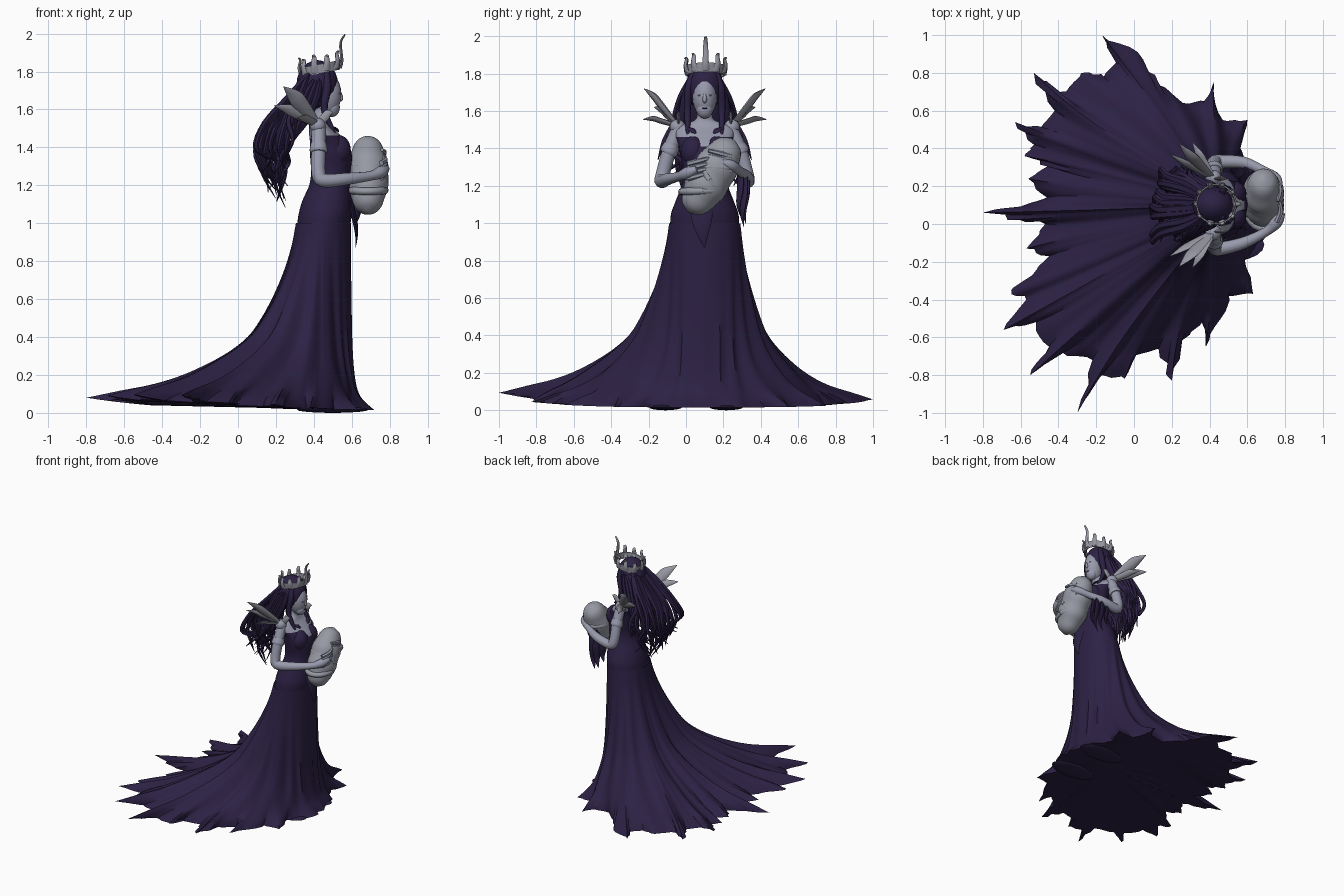
import bpy, math, random
from mathutils import Vector

random.seed(4)
if "Cube" in bpy.data.objects:
    bpy.data.objects.remove(bpy.data.objects["Cube"], do_unlink=True)
MID = 0.1  # the figure's own mirror plane, in y


def material(name, colour):
    m = bpy.data.materials.new(name)
    m.use_nodes = True
    m.diffuse_color = (*colour, 1)
    m.node_tree.nodes["Principled BSDF"].inputs["Base Color"].default_value = (*colour, 1)
    return m


purple = material("gown purple", (0.025, 0.015, 0.057))
skin = material("pale skin", (0.31, 0.32, 0.41))
linen = material("grey linen", (0.31, 0.32, 0.37))
metal = material("dull silver", (0.3, 0.305, 0.355))


def make(name, verts, faces, mats, rule=None):
    me = bpy.data.meshes.new(name)
    me.from_pydata(verts, [], faces)
    for m in mats:
        me.materials.append(m)
    if rule:
        for p in me.polygons:
            p.material_index = rule(p.center)
    ob = bpy.data.objects.new(name, me)
    bpy.context.collection.objects.link(ob)
    bpy.ops.object.select_all(action="DESELECT")
    ob.select_set(True)
    bpy.context.view_layer.objects.active = ob
    bpy.ops.object.shade_smooth_by_angle(angle=math.radians(50))
    return ob


def loft(name, rings, mats, cap=True, rule=None):
    n = len(rings[0])
    faces = [(i * n + j, i * n + (j + 1) % n, (i + 1) * n + (j + 1) % n, (i + 1) * n + j)
             for i in range(len(rings) - 1) for j in range(n)]
    if cap:
        faces += [tuple(reversed(range(n))), tuple((len(rings) - 1) * n + j for j in range(n))]
    return make(name, [v for r in rings for v in r], faces, mats, rule)


def spline(rows, k):
    """Catmull-Rom through rows of any width."""
    out, rows = [], [Vector(r) for r in rows]
    for i in range(len(rows) - 1):
        a, b, c, d = rows[max(i - 1, 0)], rows[i], rows[i + 1], rows[min(i + 2, len(rows) - 1)]
        for s in range(k):
            t = s / k
            out.append(b + (c - a) * (t / 2) + (a * 2 - b * 5 + c * 4 - d) * (t * t / 2)
                       + (b * 3 - a - c * 3 + d) * (t ** 3 / 2))
    return out + [rows[-1]]


def sweep(name, rows, mat, flat=1.0, wide=(0, 1, 0), n=8, k=4):
    """Tube through (x, y, z, radius) rows, flattened across the wide direction."""
    pts, rings, u = spline(rows, k), [], Vector(wide)
    for i, p in enumerate(pts):
        t = (pts[min(i + 1, len(pts) - 1)].xyz - pts[max(i - 1, 0)].xyz).normalized()
        u = (u - t * u.dot(t)).normalized()
        v, r = t.cross(u), max(p[3], 0.0015)
        rings.append([p.xyz + u * r * math.cos(a) + v * r * flat * math.sin(a)
                      for a in (math.tau * j / n for j in range(n))])
    return loft(name, rings, [mat])


def ball(name, centre, size, mat, rows=12, n=20):
    rings = []
    for i in range(rows + 1):
        f = math.pi * min(max(i / rows, 0.01), 0.99)
        rings.append([(centre[0] + size[0] * math.sin(f) * math.cos(math.tau * j / n),
                       centre[1] + size[1] * math.sin(f) * math.sin(math.tau * j / n),
                       centre[2] - size[2] * math.cos(f)) for j in range(n)])
    return loft(name, rings, [mat])


# Gown: a waist ellipse swept out to a torn hem (hundredths, counterclockwise from the front)
HEM = [(71, 10), (65, 30), (55, 42), (60, 55), (47, 55), (42, 75), (37, 65), (25, 64), (12, 74),
       (2, 91), (-17, 100), (-8, 88), (-16, 78), (-28, 80), (-36, 70), (-42, 70), (-53, 80),
       (-42, 60), (-50, 50), (-63, 54), (-53, 42), (-58, 36), (-45, 31), (-56, 24), (-46, 14),
       (-62, 9), (-80, 6), (-60, 2), (-47, 0), (-57, -13), (-45, -17), (-53, -26), (-65, -35),
       (-57, -40), (-69, -56), (-52, -52), (-45, -65), (-55, -80), (-38, -68), (-22, -72),
       (-30, -100), (-17, -80), (-5, -82), (-2, -70), (13, -66), (20, -83), (25, -62), (36, -52),
       (38, -65), (46, -50), (50, -38), (63, -37), (58, -20), (69, -8)]
SUB = 4
edge = []
for a, b in zip(HEM, HEM[1:] + HEM[:1]):
    for s in range(SUB):
        tear = random.uniform(-2, 2) if s else 0
        edge.append((Vector(a).lerp(Vector(b), s / SUB) + Vector((tear, tear / 2))) / 100)
N, W = len(edge), 10
soft = [sum((edge[(i + d) % N] for d in range(-W, W + 1)), Vector((0, 0))) / (2 * W + 1)
        for i in range(N)]
waist = Vector((0.45, MID))
FLARE = [(1, 0), (0.9, 0.02), (0.8, 0.05), (0.7, 0.09), (0.6, 0.14), (0.5, 0.2), (0.4, 0.28),
         (0.3, 0.42), (0.2, 0.62), (0.14, 0.77), (0.1, 0.9), (0.06, 1)]
rings = []
for z, g0 in spline(FLARE, 3):
    ring = []
    for i in range(N):
        d = soft[i] - waist
        a = math.atan2(d.y, d.x)
        c, s = math.cos(a), math.sin(a)
        g = max(g0, 0) ** (1 - 0.14 * s * s + max(c, 0))
        top = waist + Vector((0.145 * c, 0.19 * s))
        p = top.lerp(soft[i].lerp(edge[i], g0 ** 4), g)
        fold = math.sin(17 * a + 0.6 * math.sin(3 * a)) * 4 * g0 * (1 - g0)
        p += d.normalized() * 0.01 * fold
        low = 0.015 + 0.065 * ((edge[i] - waist).length / 1.25) ** 3
        h = low + (1 - low) * (z - 0.06) / 0.94
        ring.append((p.x, p.y, max(h + 0.012 * fold * (1 - c) / 2, 0.002)))
    rings.append(ring)
loft("gown_skirt", rings, [purple], cap=False)

# Lining under the train, and the two hem folds resting on the ground
hub = Vector((0.35, MID, 0.025))
loft("train_lining", [[Vector(p).lerp(hub, f) for p in rings[-1]] for f in (0, 0.2, 0.5, 0.95)],
     [purple])
for y in (-0.11, 0.215):
    ball("hem_fold", (0.5, y, 0.017), (0.19, 0.09, 0.017), purple, 8)

# Torso: bodice below the neckline, bare skin above (z, centre x, depth, half width)
TORSO = [(0.98, 0.45, 0.14, 0.185), (1.05, 0.46, 0.14, 0.18), (1.12, 0.47, 0.13, 0.155),
         (1.2, 0.485, 0.11, 0.125), (1.27, 0.49, 0.105, 0.115), (1.36, 0.49, 0.11, 0.13),
         (1.42, 0.48, 0.1, 0.14), (1.47, 0.455, 0.08, 0.155), (1.51, 0.435, 0.06, 0.15),
         (1.535, 0.43, 0.05, 0.1), (1.56, 0.435, 0.04, 0.045), (1.64, 0.45, 0.035, 0.04)]
rings = [[(x + d * math.cos(a), MID + w * math.sin(a), z)
          for a in (math.tau * j / 40 for j in range(40))] for z, x, d, w in spline(TORSO, 6)]
loft("torso", rings, [purple, skin],
     rule=lambda c: int(c.z > min(1.4 + 0.8 * abs(c.y - MID), 1.465)))

# Head and face
ball("head", (0.47, MID, 1.68), (0.075, 0.066, 0.115), skin)
ball("jaw", (0.495, MID, 1.61), (0.042, 0.045, 0.05), skin)
sweep("nose", [(0.535, MID, 1.7, 0.006), (0.543, MID, 1.66, 0.012), (0.535, MID, 1.645, 0.006)], skin)
ball("lips", (0.533, MID, 1.615), (0.006, 0.016, 0.005), purple, 6, 10)

# Hair: cap, back mass and loose strands
ball("hair_cap", (0.418, MID, 1.73), (0.11, 0.1, 0.13), purple)
sweep("hair_back", [(0.38, MID, 1.78, 0.08), (0.32, MID, 1.65, 0.11), (0.26, MID, 1.52, 0.12),
                    (0.22, MID, 1.42, 0.07)], purple, 0.4, n=16)
for i in range(34):
    s, t = -1 + 2 * i / 33, random.random()
    end = random.uniform(1.06, 1.24) + 0.06 * abs(s)
    w = random.uniform(-0.035, 0.035)
    sweep("hair_strand", [(0.38, MID + 0.05 * s, 1.8, 0.022),
                          (0.27 + 0.06 * t, MID + 0.12 * s, 1.67, 0.026),
                          (0.14 + 0.15 * t, MID + 0.16 * s, 1.53, 0.022),
                          (0.09 + 0.17 * t, MID + 0.18 * s + w, 1.4, 0.017),
                          (0.13 + 0.11 * t - w, MID + 0.17 * s - w, (1.4 + end) / 2, 0.014),
                          (0.16 + 0.08 * t + w, MID + 0.18 * s + w, end, 0.002)], purple, 0.7, n=6)

for s in (-1, 1):
    side = "left" if s > 0 else "right"

    def at(x, y, z, *r):
        return (x, MID + s * y, z, *r)

    # Side locks framing the face, and locks over the shoulder
    sweep("face_lock_" + side, [at(0.46, 0.055, 1.81, 0.02), at(0.47, 0.085, 1.72, 0.022),
                                at(0.455, 0.092, 1.6, 0.018), at(0.495, 0.09, 1.5, 0.012),
                                at(0.54, 0.085, 1.4, 0.002)], purple)
    for k in range(4):
        sweep("shoulder_lock_" + side, [at(0.43, 0.06, 1.8, 0.02), at(0.42 - 0.03 * k, 0.095, 1.68, 0.028),
                                        at(0.36 - 0.03 * k, 0.125 + 0.01 * k, 1.54, 0.022),
                                        at(0.29, 0.17 + 0.015 * k, 1.44, 0.014),
                                        at(0.25, 0.19 + 0.02 * k, 1.34, 0.002)], purple, 0.7)
    # Bust, eyes and collar drops
    ball("bust_" + side, at(0.53, 0.062, 1.385), (0.065, 0.066, 0.08), purple)
    ball("eye_" + side, at(0.534, 0.027, 1.685), (0.006, 0.013, 0.005), metal, 6, 10)
    sweep("collar_drop_" + side, [at(0.5, 0.09, 1.51, 0.006), at(0.52, 0.065, 1.495, 0.018),
                                  at(0.53, 0.045, 1.48, 0.002)], purple, 0.4)
    # Shoulder guard with feathered blades
    ball("shoulder_guard_" + side, at(0.42, 0.145, 1.515), (0.042, 0.042, 0.04), skin)
    for x, y, z, r in [(0.24, 0.325, 1.72, 0.04), (0.19, 0.27, 1.62, 0.03),
                       (0.31, 0.33, 1.555, 0.026), (0.5, 0.14, 1.585, 0.022)]:
        sweep("shoulder_blade_" + side, [at(0.42, 0.14, 1.52, 0.02),
                                         at(0.21 + x / 2, 0.07 + y / 2, z / 2 + 0.77, r),
                                         at(x * 0.7 + 0.126, y * 0.7 + 0.042, z * 0.7 + 0.47, r * 0.9),
                                         at(x, y, z, 0.002)], metal, 0.4, (1, 0, 0.5))
    sweep("arm_cuff_" + side, [at(0.425, 0.175, 1.42, 0.042), at(0.425, 0.19, 1.385, 0.048),
                               at(0.425, 0.197, 1.37, 0.042)], skin, n=14)

# Arms wrapped round the bundle, with fingers
ARMS = {"right": [(0.425, -0.035, 1.51, 0.038), (0.425, -0.085, 1.4, 0.038), (0.425, -0.125, 1.26, 0.037),
                  (0.46, -0.13, 1.225, 0.037), (0.58, -0.1, 1.235, 0.032),
                  (0.7, -0.04, 1.25, 0.025), (0.755, 0.01, 1.27, 0.032), (0.785, 0.06, 1.29, 0.016)],
        "left": [(0.425, 0.235, 1.51, 0.038), (0.425, 0.285, 1.4, 0.038), (0.425, 0.325, 1.26, 0.037),
                 (0.46, 0.33, 1.225, 0.037), (0.58, 0.325, 1.25, 0.032),
                 (0.68, 0.285, 1.28, 0.025), (0.75, 0.24, 1.31, 0.03), (0.77, 0.19, 1.33, 0.015)]}
for side, path in ARMS.items():
    sweep("arm_" + side, path, skin, n=12)
    d = 1 if side == "right" else -1
    x, y, z, _ = path[-2]
    for k in range(4):
        f = z - 0.03 + 0.026 * k
        sweep("finger_" + side, [(x, y, f, 0.015), (x + 0.022, y + d * 0.06, f + 0.015, 0.014),
                                 (x + 0.01, y + d * 0.12, f + 0.03, 0.009)], skin, n=6)

# Swaddled bundle with shallow diagonal wraps
a, b = Vector((0.685, 0.02, 1.055)), Vector((0.685, 0.25, 1.45))
rows = []
for i in range(25):
    t = i / 24
    r = 0.107 * (1 - abs(2 * t - 1) ** 2.4) ** 0.5 + 0.003 * math.sin(22 * t)
    rows.append((*a.lerp(b, t), max(r, 0.01)))
sweep("bundle", rows, linen, 1.08, (1, 0, 0), 24, 2)
for t, lean in [(0.3, 0.06), (0.45, -0.05), (0.62, 0.05)]:
    c, along = a.lerp(b, t), (b - a).normalized()
    across = along.cross(Vector((1, 0, 0))).normalized()
    loop = [c + Vector((0.09 * math.cos(q), 0, 0)) + across * 0.094 * math.sin(q)
            + along * lean * math.sin(q) for q in (math.tau * j / 24 for j in range(25))]
    sweep("bundle_wrap", [(*p, 0.02) for p in loop], linen, 1, (0, 0.5, 0.9), 8, 1)

# Torn cloth hanging from the arm and the waist
for x, y, z0, z1, r in [(0.61, 0.31, 1.28, 0.98, 0.035), (0.57, 0.32, 1.26, 1.0, 0.035),
                        (0.52, 0.32, 1.25, 1.06, 0.03), (0.63, 0.29, 1.28, 1.04, 0.03)]:
    sweep("sleeve_rag", [(x, y, z0, r), (x + 0.01, y, z0 * 0.6 + z1 * 0.4, r),
                         (x + 0.02, y - 0.01, z0 * 0.25 + z1 * 0.75, r * 0.6), (x, y, z1, 0.002)],
          purple, 0.4, (1, 0.6, 0))
sweep("waist_rag", [(0.59, 0.08, 1.12, 0.06), (0.615, 0.085, 1.02, 0.055), (0.625, 0.09, 0.94, 0.03),
                    (0.62, 0.1, 0.87, 0.002)], purple, 0.25)

# Crown: band and tapering points, tallest in front
rings = [[(0.435 + r * math.cos(q), MID + 0.005 + r * math.sin(q), z + 0.02 * math.cos(q))
          for q in (math.tau * j / 32 for j in range(32))]
         for r, z in [(0.097, 1.79), (0.102, 1.79), (0.107, 1.84), (0.1, 1.84), (0.097, 1.79)]]
loft("crown_band", rings, [metal], cap=False)
for i in range(10):
    q = math.tau * i / 10
    c, s, tall = math.cos(q), math.sin(q), 0.12 if i == 0 else 0.015 * (i % 2)
    rows = [(0.435 + r * c, MID + 0.005 + r * s, z + 0.02 * c, w)
            for r, z, w in [(0.1, 1.8, 0.024), (0.112, 1.84, 0.017), (0.106, 1.87 + tall / 2, 0.013),
                            (0.115 + tall / 8, 1.88 + tall * 0.8, 0.008)]]
    sweep("crown_point", rows, metal, 0.6, (-s, c, 0), 6)
